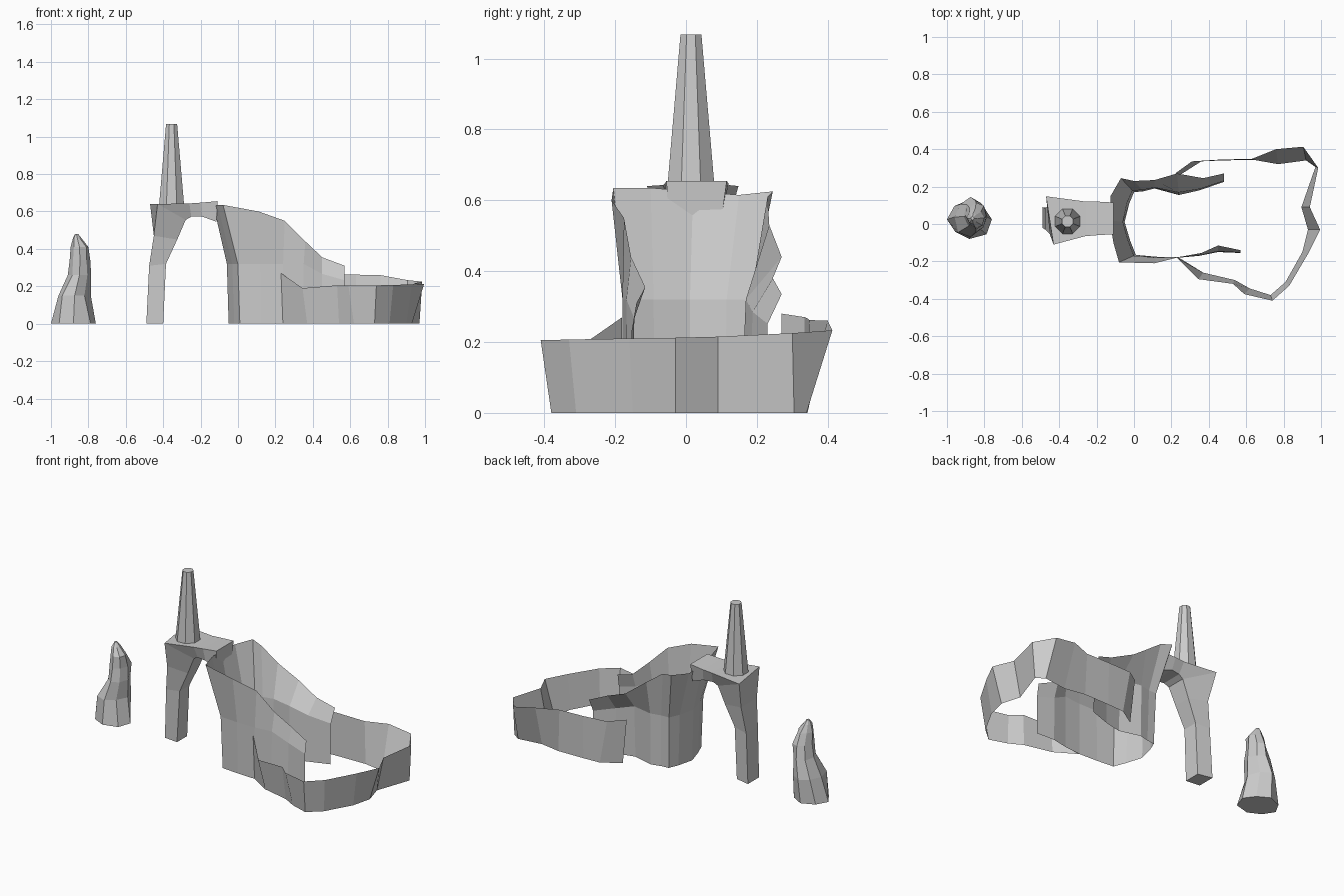
import bpy, bmesh, math
from mathutils import Vector


def loft(name, rings, closed, caps=False):
    """Skin a list of equal-length point rings into one flat-shaded mesh."""
    bm = bmesh.new()
    rows = [[bm.verts.new(p) for p in ring] for ring in rings]
    n = len(rows[0])
    for a, b in zip(rows, rows[1:]):
        for i in range(n if closed else n - 1):
            j = (i + 1) % n
            bm.faces.new((a[i], a[j], b[j], b[i]))
    if caps:
        bm.faces.new(rows[0])
        bm.faces.new(rows[-1])
    bmesh.ops.recalc_face_normals(bm, faces=bm.faces)
    me = bpy.data.meshes.new(name)
    bm.to_mesh(me)
    bm.free()
    ob = bpy.data.objects.new(name, me)
    bpy.context.collection.objects.link(ob)
    return ob


def wall(name, points, mid=None):
    """Open rock sheet; each point is top x, y, z and foot x, y."""
    top = [Vector(p[:3]) for p in points]
    foot = [Vector((p[3], p[4], 0)) for p in points]
    rows = [top, foot]
    if mid:
        belt = []
        for t, f in zip(top, foot):
            h = min(mid, t.z * 0.75)
            belt.append(Vector((f.x + (t.x - f.x) * 0.12, f.y + (t.y - f.y) * 0.12, h)))
        rows.insert(1, belt)
    return loft(name, rows, False)


# Tall U-shaped cliff, leaning outward above a belt line
wall("cliff_wall", [
    (0.57, -0.14, 0.31, 0.57, -0.155),
    (0.45, -0.115, 0.355, 0.45, -0.15),
    (0.36, -0.155, 0.44, 0.35, -0.17),
    (0.25, -0.175, 0.55, 0.24, -0.18),
    (0.11, -0.21, 0.60, 0.12, -0.175),
    (-0.08, -0.205, 0.635, 0.01, -0.165),
    (-0.11, -0.10, 0.635, -0.02, -0.09),
    (-0.13, 0.02, 0.625, -0.05, 0.01),
    (-0.125, 0.15, 0.615, -0.025, 0.11),
    (-0.07, 0.245, 0.625, 0.00, 0.17),
    (0.00, 0.23, 0.61, 0.05, 0.175),
    (0.11, 0.235, 0.53, 0.11, 0.19),
    (0.23, 0.27, 0.44, 0.24, 0.155),
    (0.37, 0.245, 0.38, 0.35, 0.18),
    (0.48, 0.27, 0.335, 0.48, 0.225)], mid=0.32)

# Low outer bank looping around the bay
wall("low_bank", [
    (0.23, -0.18, 0.27, 0.24, -0.18),
    (0.345, -0.295, 0.19, 0.37, -0.26),
    (0.53, -0.32, 0.205, 0.54, -0.30),
    (0.59, -0.375, 0.205, 0.62, -0.345),
    (0.74, -0.41, 0.205, 0.73, -0.38),
    (0.83, -0.33, 0.207, 0.81, -0.31),
    (0.93, -0.16, 0.21, 0.90, -0.15),
    (0.995, -0.03, 0.212, 0.93, -0.03),
    (0.94, 0.09, 0.215, 0.895, 0.09),
    (0.985, 0.30, 0.225, 0.97, 0.305),
    (0.905, 0.413, 0.233, 0.92, 0.34),
    (0.76, 0.40, 0.26, 0.77, 0.32),
    (0.63, 0.348, 0.262, 0.64, 0.343),
    (0.47, 0.345, 0.265, 0.47, 0.34),
    (0.31, 0.335, 0.27, 0.36, 0.335),
    (0.22, 0.27, 0.28, 0.25, 0.265)])

# Natural arch: outer x,z / inner x,z / outer y range / inner y range
arch = [
    (-0.49, 0.0, -0.40, 0.0, -0.02, 0.09, -0.03, 0.07),
    (-0.475, 0.31, -0.385, 0.32, -0.03, 0.085, -0.025, 0.07),
    (-0.45, 0.47, -0.325, 0.45, -0.055, 0.10, -0.03, 0.08),
    (-0.45, 0.64, -0.28, 0.555, -0.11, 0.148, -0.035, 0.085),
    (-0.26, 0.643, -0.25, 0.572, -0.065, 0.12, -0.04, 0.09),
    (-0.20, 0.647, -0.19, 0.572, -0.06, 0.12, -0.05, 0.10),
    (-0.11, 0.655, -0.115, 0.545, -0.055, 0.115, -0.05, 0.10)]
rings = []
for ox, oz, ix, iz, a, b, c, d in arch:
    skew = 0.02 if oz == 0.64 else 0
    rings.append([(ox + skew, a, oz), (ox - skew, b, oz), (ix, d, iz), (ix, c, iz)])
loft("rock_arch", rings, True, True)

# Eight-sided tapering lighthouse tower on the arch
bpy.ops.mesh.primitive_cone_add(vertices=8, radius1=0.072, radius2=0.032, depth=0.43,
                                location=(-0.355, 0.014, 0.853),
                                rotation=(0, 0, math.radians(22.5)))
bpy.context.object.name = "tower"

# Free-standing sea stack: z, x range, y range per ring
stack = [
    (0.0, -1.0, -0.76, -0.08, 0.13),
    (0.15, -0.96, -0.787, -0.07, 0.145),
    (0.26, -0.91, -0.785, -0.045, 0.125),
    (0.34, -0.90, -0.79, -0.03, 0.115),
    (0.41, -0.895, -0.80, -0.02, 0.085),
    (0.455, -0.883, -0.835, 0.0, 0.06),
    (0.48, -0.872, -0.855, 0.02, 0.04)]
rough = [1.0, 0.86, 1.0, 0.95, 1.0, 0.9, 1.0, 1.08]
rings = []
for k, (z, x0, x1, y0, y1) in enumerate(stack):
    ring = []
    for i in range(8):
        t = math.tau * i / 8
        r = rough[(i + 2 * k) % 8] if i % 2 else 1.0
        ring.append(((x0 + x1) / 2 + (x1 - x0) / 2 * r * math.cos(t),
                     (y0 + y1) / 2 + (y1 - y0) / 2 * r * math.sin(t), z))
    rings.append(ring)
loft("sea_stack", rings, True, True)
